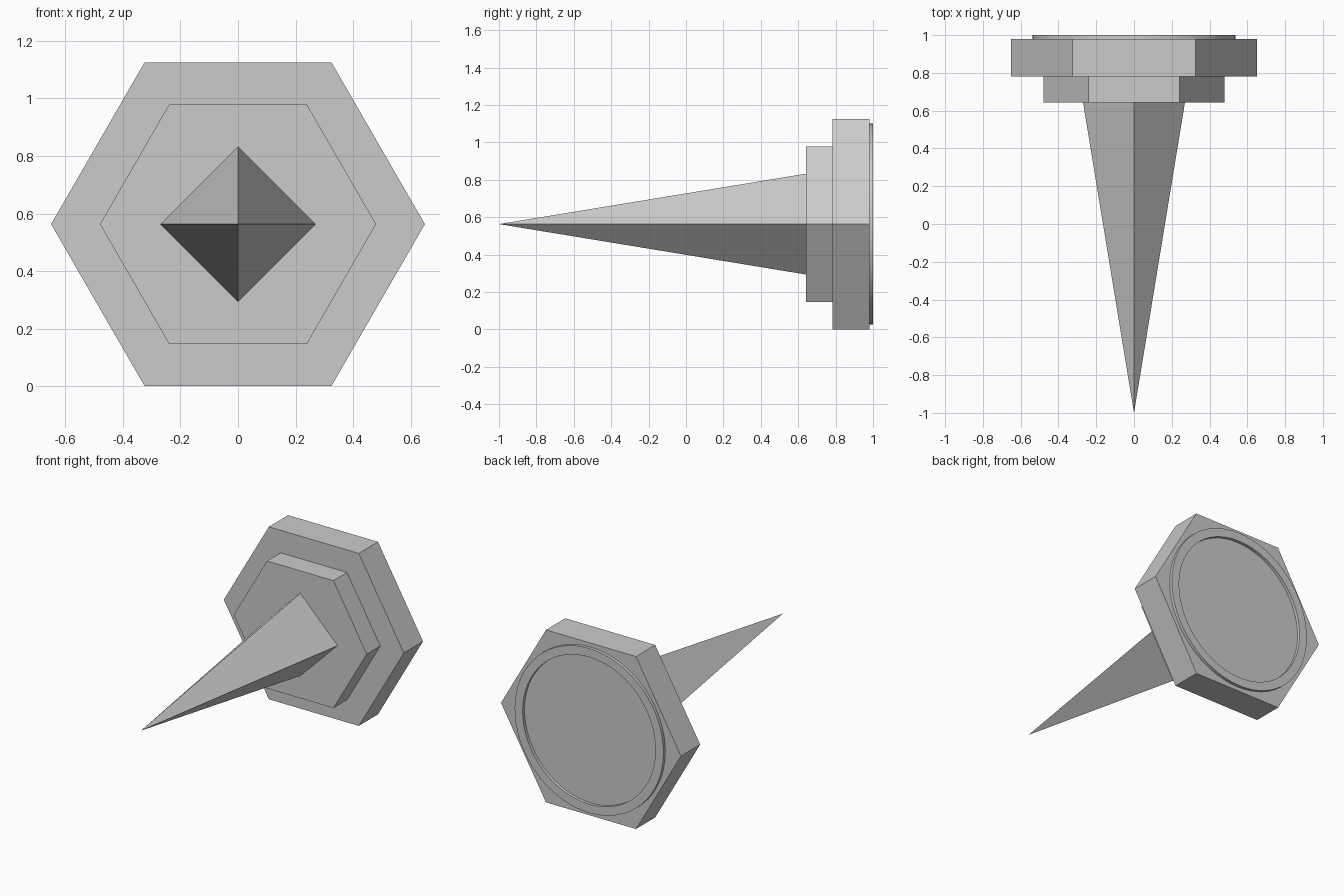
import bpy, bmesh, math
from mathutils import Matrix

if "Cube" in bpy.data.objects:
    bpy.data.objects.remove(bpy.data.objects["Cube"])

R = 0.65
CZ = R * math.sin(math.pi / 3)


def lathe(name, profile, sides, closed=False, smooth=False):
    """Sweep (radius, y) points around the y axis at height CZ."""
    bm = bmesh.new()
    rings = []
    for r, y in profile:
        if r == 0:
            rings.append([bm.verts.new((0, y, CZ))] * sides)
            continue
        rings.append([bm.verts.new((r * math.cos(2 * math.pi * i / sides), y,
                                    CZ + r * math.sin(2 * math.pi * i / sides)))
                      for i in range(sides)])
    pairs = list(zip(rings, rings[1:] + rings[:1])) if closed else list(zip(rings, rings[1:]))
    for a, b in pairs:
        for i in range(sides):
            j = (i + 1) % sides
            bm.faces.new(list(dict.fromkeys((a[i], a[j], b[j], b[i]))))
    if not closed:
        for ring in (rings[0], rings[-1]):
            if len(set(ring)) > 2:
                bm.faces.new(ring)
    bmesh.ops.recalc_face_normals(bm, faces=bm.faces)
    mesh = bpy.data.meshes.new(name)
    bm.to_mesh(mesh)
    bm.free()
    obj = bpy.data.objects.new(name, mesh)
    bpy.context.collection.objects.link(obj)
    if smooth:
        bpy.ops.object.select_all(action='DESELECT')
        bpy.context.view_layer.objects.active = obj
        obj.select_set(True)
        bpy.ops.object.shade_smooth_by_angle(angle=math.radians(30))
    return obj


# four-sided spike pointing forward
lathe("spike", [(0, -1.0), (0.27, 0.645)], 4)
# stepped hexagonal head
lathe("collar", [(0.48, 0.642), (0.48, 0.785)], 6)
lathe("head", [(R, 0.782), (R, 0.98)], 6)
# thin raised ring on the back
lathe("back_ring", [(0.537, 0.975), (0.537, 1.0), (0.48, 1.0), (0.48, 0.975)],
      64, closed=True, smooth=True)
